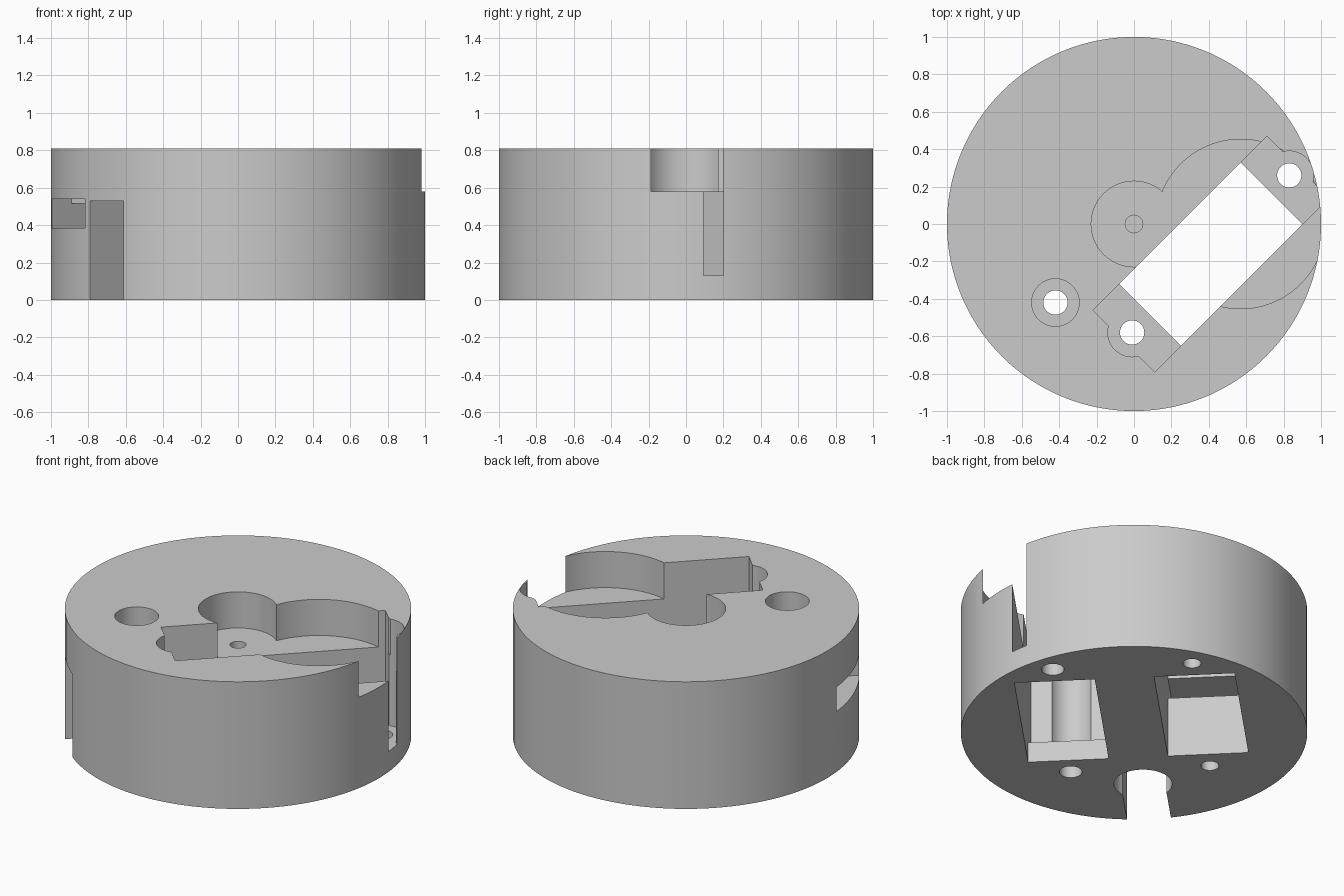
import bpy
import math

cube = bpy.data.objects.get("Cube")
if cube:
    bpy.data.objects.remove(cube, do_unlink=True)

H = 0.81            # body height
GEAR_Z = 0.58       # floor of the gear recess
OVER = 0.2          # cutter overshoot past the outer faces
TOP, BELOW = H + OVER, -OVER

grey = bpy.data.materials.new("light grey")
grey.use_nodes = True
grey.diffuse_color = (0.6, 0.6, 0.6, 1)
grey.node_tree.nodes["Principled BSDF"].inputs["Base Color"].default_value = (0.6, 0.6, 0.6, 1)


def cylinder(name, x, y, r, z0, z1, sides=64):
    bpy.ops.mesh.primitive_cylinder_add(vertices=sides, radius=r, depth=z1 - z0,
                                        location=(x, y, (z0 + z1) / 2))
    obj = bpy.context.object
    obj.name = name
    return obj


def diagonal_box(name, v0, v1, u0, u1, z0, z1):
    """Box turned 45 degrees: v runs along (1, 1), u along (-1, 1)."""
    v, u, s = (v0 + v1) / 2, (u0 + u1) / 2, math.sqrt(0.5)
    bpy.ops.mesh.primitive_cube_add(size=1, location=((v - u) * s, (v + u) * s, (z0 + z1) / 2),
                                    rotation=(0, 0, math.pi / 4))
    obj = bpy.context.object
    obj.name = name
    obj.scale = (v1 - v0, u1 - u0, z1 - z0)
    bpy.ops.object.transform_apply(location=False, rotation=True, scale=True)
    return obj


body = cylinder("round_housing", 0, 0, 1, 0, H, 128)
body.data.materials.append(grey)

IN, OUT = 0.172, 0.638      # motor bay sides, mirrored across the diagonal
BACK, FRONT = -0.283, 0.636  # motor bay ends
screws = [(0.83, 0.26), (-0.01, -0.58)]
pivot = (-0.42, -0.42)

cutters = [
    # gear recess
    cylinder("hub_recess", 0, 0, 0.229, GEAR_Z, TOP),
    cylinder("gear_recess", 0.57, 0, 0.453, GEAR_Z, TOP, 96),
    cylinder("hub_pin_hole", 0, 0, 0.047, 0.3, TOP, 32),
    # motor bay open to the top, with its mounting ledge
    diagonal_box("ledge_pocket", -0.481, 0.834, -OUT, -IN, 0.13, TOP),
    diagonal_box("upper_motor_bay", BACK, FRONT, -OUT, -IN, BELOW, TOP),
    # motor bay open to the bottom, with a slot to the rim
    diagonal_box("lower_motor_bay", BACK, FRONT, IN, OUT, BELOW, 0.54),
    diagonal_box("inner_slot", -0.8, -0.2, IN, OUT, 0.385, 0.515),
    diagonal_box("outer_slot", -1.2, -0.62, IN, OUT, 0.385, 0.54),
    # stepped hole with a channel to the rim
    cylinder("bore", *pivot, 0.065, BELOW, TOP, 32),
    cylinder("top_counterbore", *pivot, 0.127, 0.6, TOP, 48),
    cylinder("bottom_counterbore", *pivot, 0.168, BELOW, 0.53, 48),
    diagonal_box("bottom_channel", -1.2, -0.594, -0.127, 0.127, BELOW, 0.53),
]
for x, y in screws:
    cutters.append(cylinder("screw_relief", x, y, 0.13, 0.13, TOP, 48))
    cutters.append(cylinder("screw_hole", x, y, 0.065, BELOW, 0.4, 32))
    cutters.append(cylinder("lower_screw_hole", y, x, 0.052, BELOW, 0.45, 32))

# carve each recess in turn
bpy.ops.object.select_all(action='DESELECT')
bpy.context.view_layer.objects.active = body
body.select_set(True)
for cutter in cutters:
    cutter.hide_render = True
    mod = body.modifiers.new(cutter.name, 'BOOLEAN')
    mod.operation = 'DIFFERENCE'
    mod.solver = 'EXACT'
    mod.object = cutter
    bpy.ops.object.modifier_apply(modifier=mod.name)
    bpy.data.objects.remove(cutter, do_unlink=True)

for face in body.data.polygons:
    face.material_index = 0
bpy.ops.object.shade_smooth_by_angle(angle=math.radians(25))
